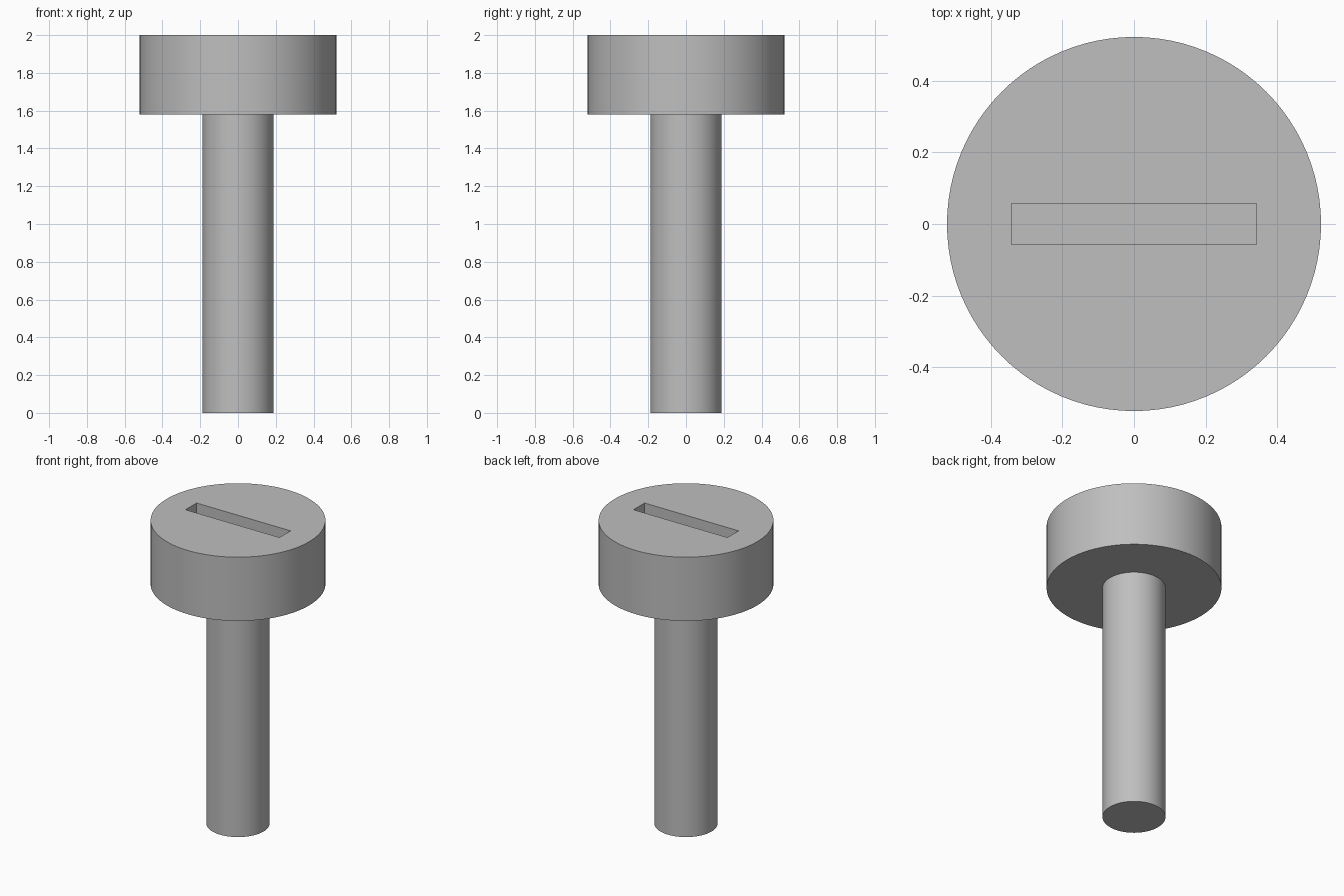
import bpy
import math

cube = bpy.data.objects.get("Cube")
if cube:
    bpy.data.objects.remove(cube, do_unlink=True)

HEIGHT, HEAD_BASE = 2.0, 1.58
HEAD_RADIUS, SHAFT_RADIUS = 0.522, 0.188
SLOT_LENGTH, SLOT_WIDTH, SLOT_DEPTH = 0.685, 0.115, 0.2

steel = bpy.data.materials.new("grey steel")
steel.use_nodes = True
colour = (0.52, 0.52, 0.52, 1)
steel.diffuse_color = colour
steel.node_tree.nodes["Principled BSDF"].inputs["Base Color"].default_value = colour


def cylinder(name, radius, bottom, top):
    bpy.ops.mesh.primitive_cylinder_add(
        vertices=96, radius=radius, depth=top - bottom,
        location=(0, 0, (bottom + top) / 2))
    obj = bpy.context.object
    obj.name = name
    obj.data.materials.append(steel)
    return obj


# Slot cutter, reaching above the head for a clean cut
bpy.ops.mesh.primitive_cube_add(size=1, location=(0, 0, HEIGHT))
cutter = bpy.context.object
cutter.name = "slot_cutter"
cutter.scale = (SLOT_LENGTH, SLOT_WIDTH, 2 * SLOT_DEPTH)
cutter.data.materials.append(steel)

# Shaft and slotted head
shaft = cylinder("shaft", SHAFT_RADIUS, 0, HEAD_BASE)
head = cylinder("head", HEAD_RADIUS, HEAD_BASE, HEIGHT)
cut = head.modifiers.new("slot", "BOOLEAN")
cut.operation = "DIFFERENCE"
cut.solver = "EXACT"
cut.object = cutter
bpy.context.view_layer.objects.active = head
bpy.ops.object.modifier_apply(modifier=cut.name)
bpy.data.objects.remove(cutter, do_unlink=True)

# Smooth sides with sharp rims
for obj in (shaft, head):
    bpy.ops.object.select_all(action="DESELECT")
    obj.select_set(True)
    bpy.context.view_layer.objects.active = obj
    bpy.ops.object.shade_smooth_by_angle(angle=math.radians(30))
